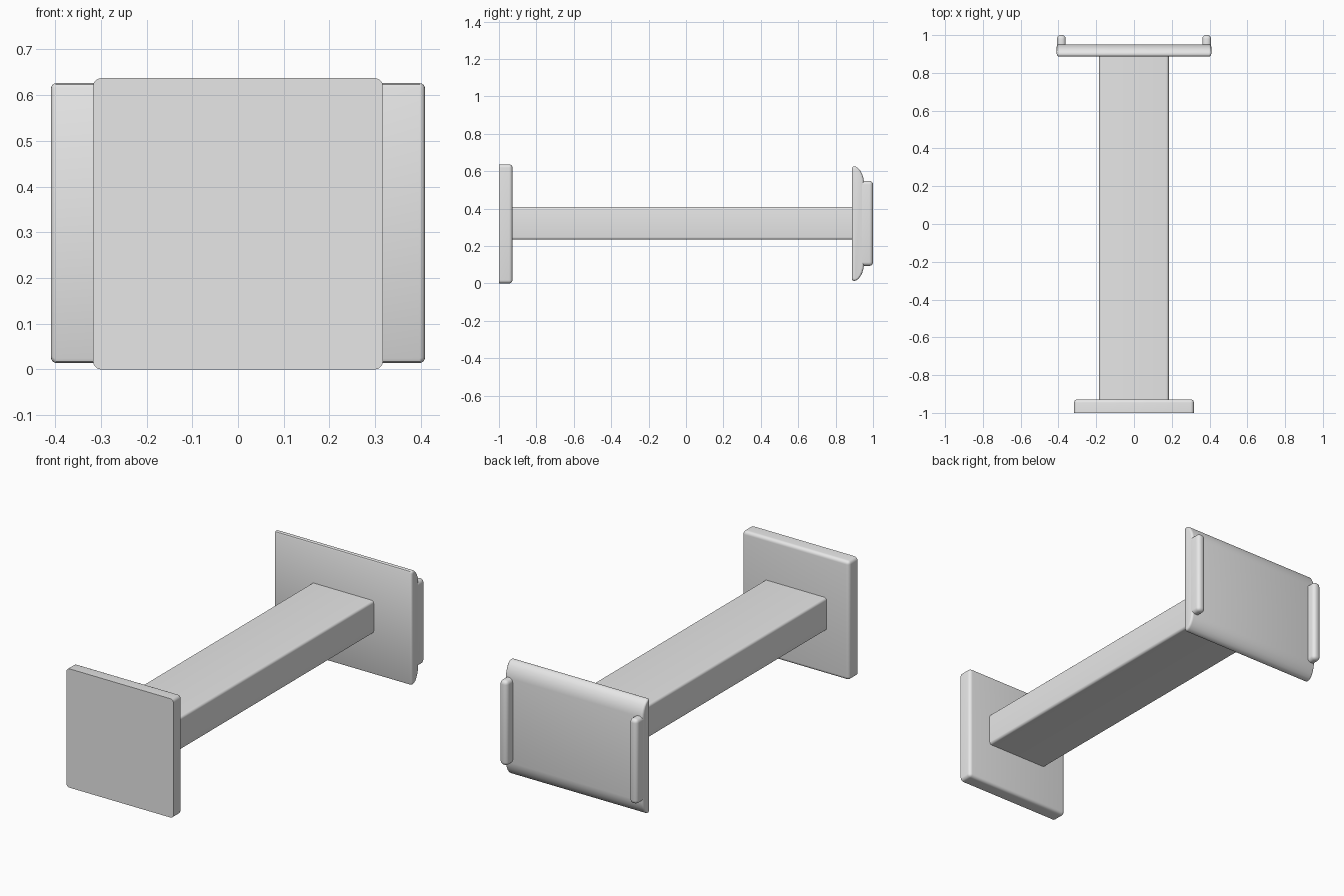
import bpy, bmesh, math

cube = bpy.data.objects.get("Cube")
if cube:
    bpy.data.objects.remove(cube, do_unlink=True)

grey = bpy.data.materials.new("light_grey")
grey.use_nodes = True
grey.diffuse_color = (0.8, 0.8, 0.8, 1)
grey.node_tree.nodes["Principled BSDF"].inputs["Base Color"].default_value = (0.8, 0.8, 0.8, 1)

MID_Z = 0.32


def finish(name, bm):
    bmesh.ops.recalc_face_normals(bm, faces=bm.faces)
    mesh = bpy.data.meshes.new(name)
    bm.to_mesh(mesh)
    bm.free()
    mesh.materials.append(grey)
    obj = bpy.data.objects.new(name, mesh)
    bpy.context.collection.objects.link(obj)
    bpy.ops.object.select_all(action='DESELECT')
    obj.select_set(True)
    bpy.context.view_layer.objects.active = obj
    bpy.ops.object.shade_smooth_by_angle(angle=math.radians(35))
    return obj


def rounded_box(name, low, high, radius, keep_edge):
    """Box between two corners, rounding the edges chosen by keep_edge."""
    bm = bmesh.new()
    bmesh.ops.create_cube(bm, size=1)
    for v in bm.verts:
        v.co = [a + (b - a) * (c + 0.5) for a, b, c in zip(low, high, v.co)]
    edges = [e for e in bm.edges if keep_edge(e)]
    bmesh.ops.bevel(bm, geom=edges, offset=radius, segments=5,
                    profile=0.5, affect='EDGES', clamp_overlap=True)
    return finish(name, bm)


def along_y(edge):
    a, b = edge.verts
    return abs(a.co.y - b.co.y) > 0.01


# Front plate: flat outer face, all other edges rounded
rounded_box("front_plate", (-0.317, -1, 0), (0.317, -0.928, 0.637), 0.018,
            lambda e: max(v.co.y for v in e.verts) > -0.95)

# Long connecting beam
rounded_box("beam", (-0.184, -0.94, 0.234), (0.184, 0.9, 0.41), 0.014, along_y)

# Back plate: domed top and bottom edges, lofted along x with rounded ends
upper = [(0.887, 0.296), (0.89, 0.303), (0.897, 0.306), (0.907, 0.305),
         (0.92, 0.297), (0.932, 0.283), (0.942, 0.264), (0.948, 0.245), (0.951, 0.225)]
profile = upper + [(y, -z) for y, z in reversed(upper)]
mid_y, half_y, half_z, round_x = 0.919, 0.032, 0.306, 0.012
sections = []
for i in range(5):
    angle = math.radians(90 * i / 4)
    sections.append((0.409 - round_x * (1 - math.sin(angle)), round_x * (1 - math.cos(angle))))
sections.sort(key=lambda s: -s[0])
# The largest inset belongs to the outermost section
sections = sections + [(-x, inset) for x, inset in reversed(sections)]

bm = bmesh.new()
rings = []
for x, inset in sections:
    rings.append([bm.verts.new((x, mid_y + (y - mid_y) * (1 - inset / half_y),
                                MID_Z + z * (1 - inset / half_z))) for y, z in profile])
for r, s in zip(rings, rings[1:]):
    for i in range(len(profile)):
        j = (i + 1) % len(profile)
        bm.faces.new((r[i], r[j], s[j], s[i]))
bm.faces.new(rings[0])
bm.faces.new(rings[-1])
finish("back_plate", bm)

# Upright rails on the back plate
for side, label in ((1, "left"), (-1, "right")):
    x = side * 0.385
    rounded_box(label + "_rail", (x - 0.0235, 0.941, 0.094), (x + 0.0235, 1, 0.549),
                0.02, lambda e: max(v.co.y for v in e.verts) > 0.95)
